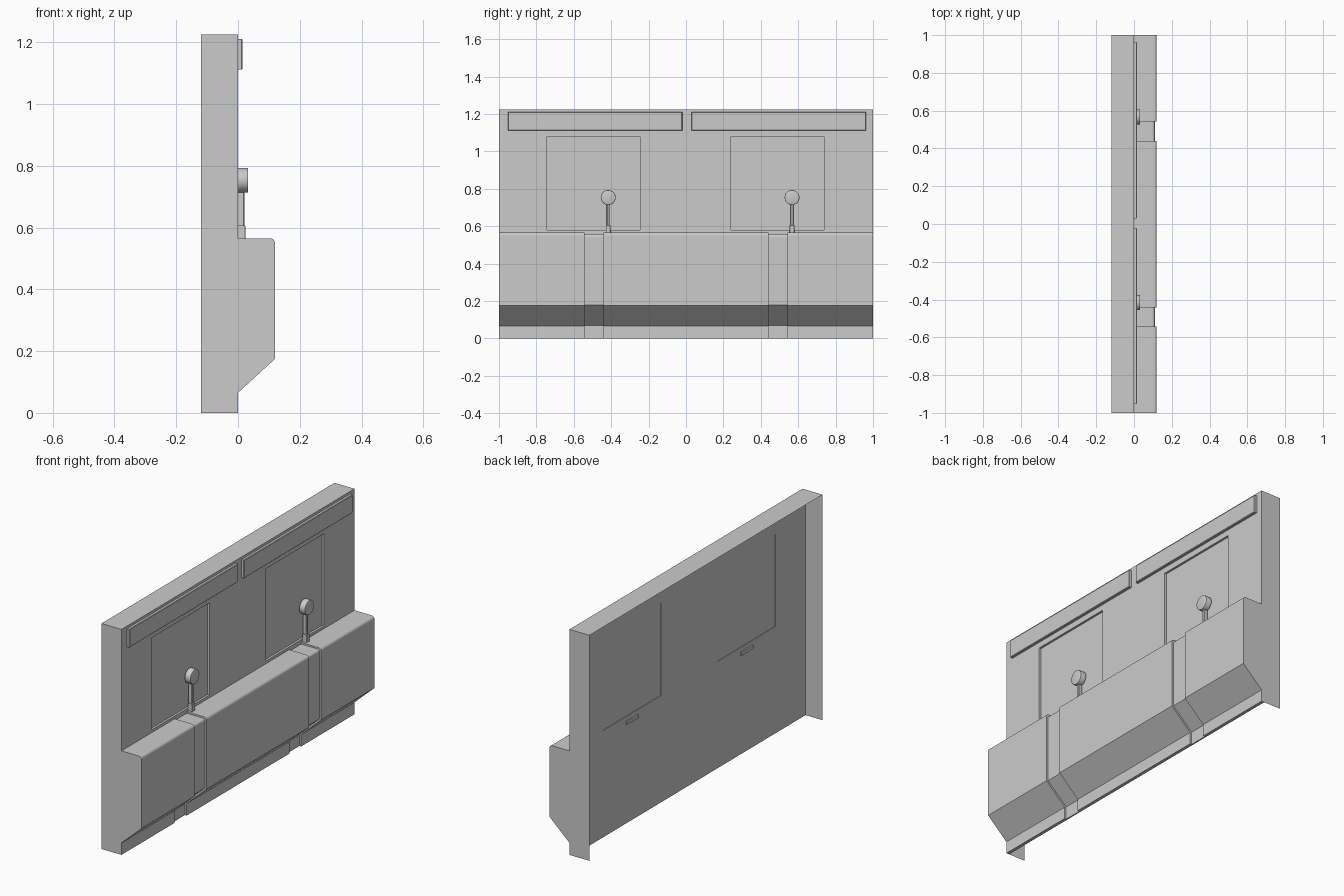
import bpy, bmesh, math
from mathutils import Matrix

if "Cube" in bpy.data.objects:
    bpy.data.objects.remove(bpy.data.objects["Cube"])

BACK = -0.018            # back plane of the thin wall
TOP = 1.225
OFFSETS = (-0.983, 0.0)  # the two repeated bays along y


def finish(name, bm, smooth=False, recalc=True):
    if recalc:
        bmesh.ops.recalc_face_normals(bm, faces=bm.faces)
    me = bpy.data.meshes.new(name)
    bm.to_mesh(me)
    bm.free()
    ob = bpy.data.objects.new(name, me)
    bpy.context.collection.objects.link(ob)
    if smooth:
        bpy.context.view_layer.objects.active = ob
        ob.select_set(True)
        bpy.ops.object.shade_smooth_by_angle(angle=math.radians(35))
        ob.select_set(False)
    return ob


def prism(name, profile, y0, y1):
    """Extrude an (x, z) outline along y."""
    bm = bmesh.new()
    f = bm.faces.new([bm.verts.new((x, y0, z)) for x, z in profile])
    r = bmesh.ops.extrude_face_region(bm, geom=[f])
    vs = [g for g in r["geom"] if isinstance(g, bmesh.types.BMVert)]
    bmesh.ops.translate(bm, verts=vs, vec=(0, y1 - y0, 0))
    return finish(name, bm)


def box(name, x, y, z, bevel=0):
    bm = bmesh.new()
    bmesh.ops.create_cube(bm, size=1)
    for v in bm.verts:
        v.co = [(a + b) / 2 + c * (b - a) for c, (a, b) in zip(v.co, (x, y, z))]
    if bevel:
        front = [e for e in bm.edges if all(v.co.x > x[1] - 1e-5 for v in e.verts)]
        bmesh.ops.bevel(bm, geom=front, offset=bevel, segments=1, affect='EDGES')
    return finish(name, bm)


def round_corner(cx, cz, r, n=4):
    return [(cx + r * math.cos(a), cz + r * math.sin(a))
            for a in (math.pi / 2 * i / n for i in range(n + 1))]


# Lower bench body: full sections alternating with slightly sunken channels
full = [(BACK, 0), (0, 0), (0, .065), (.12, .175)] + \
    round_corner(.104, .549, .016) + [(0, .565), (BACK, .565)]
sunk = [(BACK, 0), (-.01, 0), (-.01, .07), (.11, .179)] + \
    round_corner(.096, .542, .014) + [(0, .556), (0, .565), (BACK, .565)]
ys = [-1, -.543, -.441, .44, .542, 1]
for i in range(5):
    name = "bench_channel" if i % 2 else "bench_section"
    prism(name, sunk if i % 2 else full, ys[i], ys[i + 1])

# Upper wall with two window openings
bm = bmesh.new()
wy = [-1, -.743, -.245, .24, .738, 1]
wz = [.565, .58, 1.08, TOP]
grid = [[bm.verts.new((0, y, z)) for z in wz] for y in wy]
for i in range(5):
    for j in range(3):
        if not (j == 1 and i in (1, 3)):
            bm.faces.new((grid[i][j], grid[i + 1][j], grid[i + 1][j + 1], grid[i][j + 1]))
front = list(bm.faces)
r = bmesh.ops.extrude_face_region(bm, geom=front, use_keep_orig=True)
vs = [g for g in r["geom"] if isinstance(g, bmesh.types.BMVert)]
bmesh.ops.translate(bm, verts=vs, vec=(BACK, 0, 0))
finish("upper_wall", bm)

# Open-backed shell: thin end sheets and top sheet
bm = bmesh.new()
corners = [(-1, 0), (-1, TOP), (1, TOP), (1, 0)]
rim = [(bm.verts.new((-.12, y, z)), bm.verts.new((0, y, z))) for y, z in corners]
for a, b in zip(rim, rim[1:]):
    bm.faces.new((a[0], a[1], b[1], b[0]))
finish("shell_edges", bm, recalc=False)

for dy in OFFSETS:
    # Window pane, header panel and the strap end behind the wall
    box("window_pane", (-.015, -.012), (.239 + dy, .739 + dy), (.579, 1.081))
    box("header_panel", (0, .015), (.03 + dy, .963 + dy), (1.112, 1.211), .003)
    box("strap_end", (-.025, -.01), (.441 + dy, .541 + dy), (.538, .556))

    # Lamp: socket, stem and round head
    ly = .567 + dy
    box("lamp_socket", (0, .025), (ly - .013, ly + .013), (.56, .606), .002)
    box("lamp_stem", (0, .021), (ly - .008, ly + .008), (.6, .722), .003)
    bm = bmesh.new()
    place = Matrix.Translation((.0165, ly, .753)) @ Matrix.Rotation(math.pi / 2, 4, 'Y')
    bmesh.ops.create_cone(bm, cap_ends=True, segments=20, radius1=.04, radius2=.04,
                          depth=.033, matrix=place)
    rim_edges = [e for e in bm.edges if all(v.co.x > .03 for v in e.verts)]
    bmesh.ops.bevel(bm, geom=rim_edges, offset=.004, segments=2, profile=.5, affect='EDGES')
    finish("lamp_head", bm, smooth=True)
